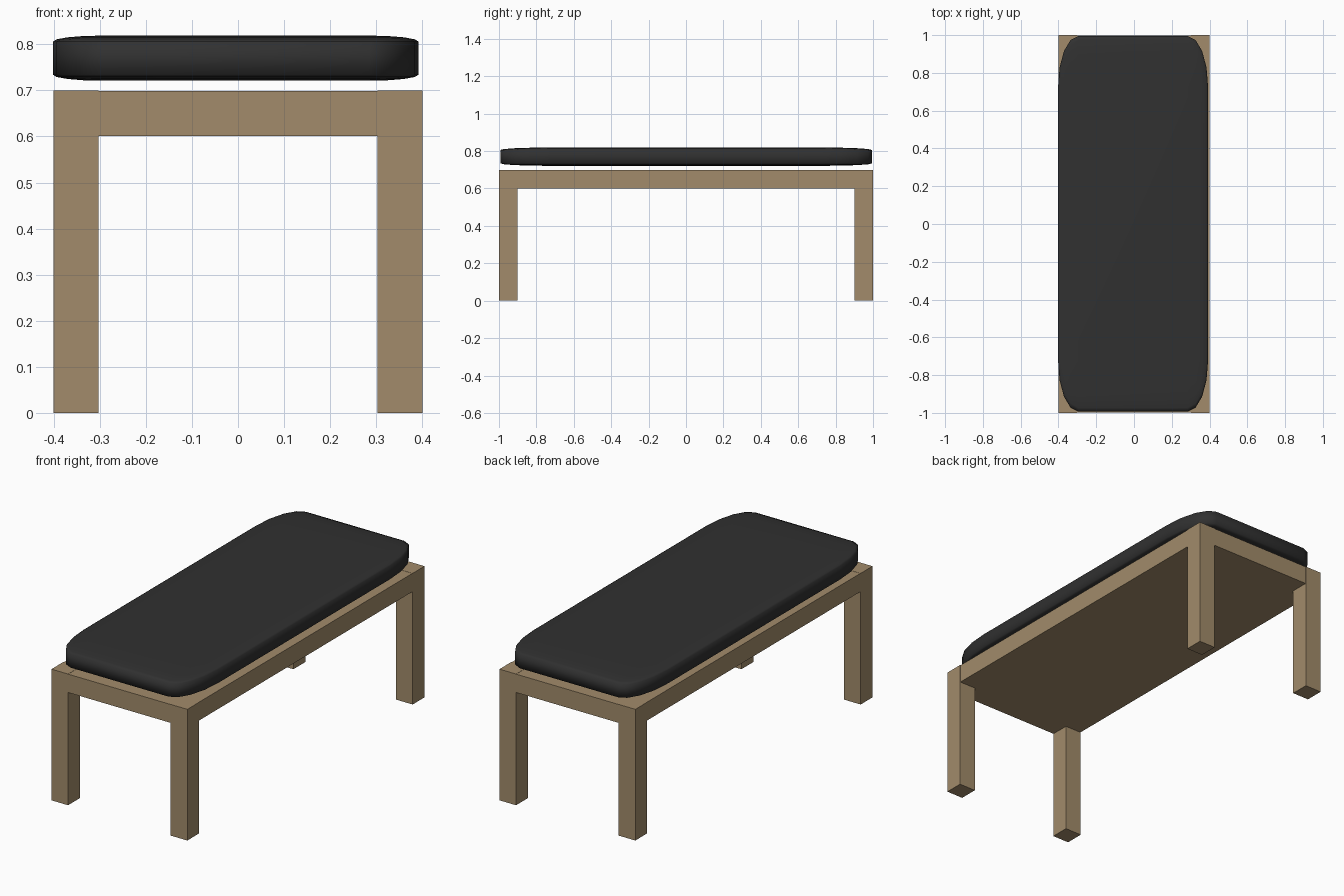
import bpy
import bmesh

if "Cube" in bpy.data.objects:
    bpy.data.objects.remove(bpy.data.objects["Cube"])


def colour(name, rgb):
    m = bpy.data.materials.new(name)
    m.diffuse_color = (*rgb, 1)
    m.use_nodes = True
    m.node_tree.nodes["Principled BSDF"].inputs["Base Color"].default_value = m.diffuse_color
    return m


wood = colour("wood", (0.36, 0.26, 0.145))
leather = colour("black_leather", (0.03, 0.03, 0.03))


def box(name, loc, size, mat, bevel=0.0):
    bm = bmesh.new()
    bmesh.ops.create_cube(bm, size=2)
    if bevel:
        # rounded before stretching, so the rounding follows the proportions
        bmesh.ops.bevel(bm, geom=bm.edges[:], offset=bevel, segments=4,
                        profile=0.5, affect='EDGES')
    bmesh.ops.scale(bm, vec=[s / 2 for s in size], verts=bm.verts)
    bmesh.ops.recalc_face_normals(bm, faces=bm.faces)
    me = bpy.data.meshes.new(name)
    bm.to_mesh(me)
    bm.free()
    me.materials.append(mat)
    ob = bpy.data.objects.new(name, me)
    ob.location = loc
    bpy.context.collection.objects.link(ob)
    return ob


# bench board, a hair inside the legs
box("bench_board", (0, 0, 0.65), (0.798, 1.998, 0.098), wood)

# four square corner legs
for sx, side in ((-1, "left"), (1, "right")):
    for sy, end in ((-1, "front"), (1, "back")):
        box(f"{end}_{side}_leg", (sx * 0.352, sy * 0.95, 0.35),
            (0.098, 0.1, 0.7), wood)

# padded cushion floating just above the board
cushion = box("cushion", (-0.005, 0.001, 0.77), (0.794, 1.988, 0.098),
              leather, bevel=0.27)
for p in cushion.data.polygons:
    p.use_smooth = True
